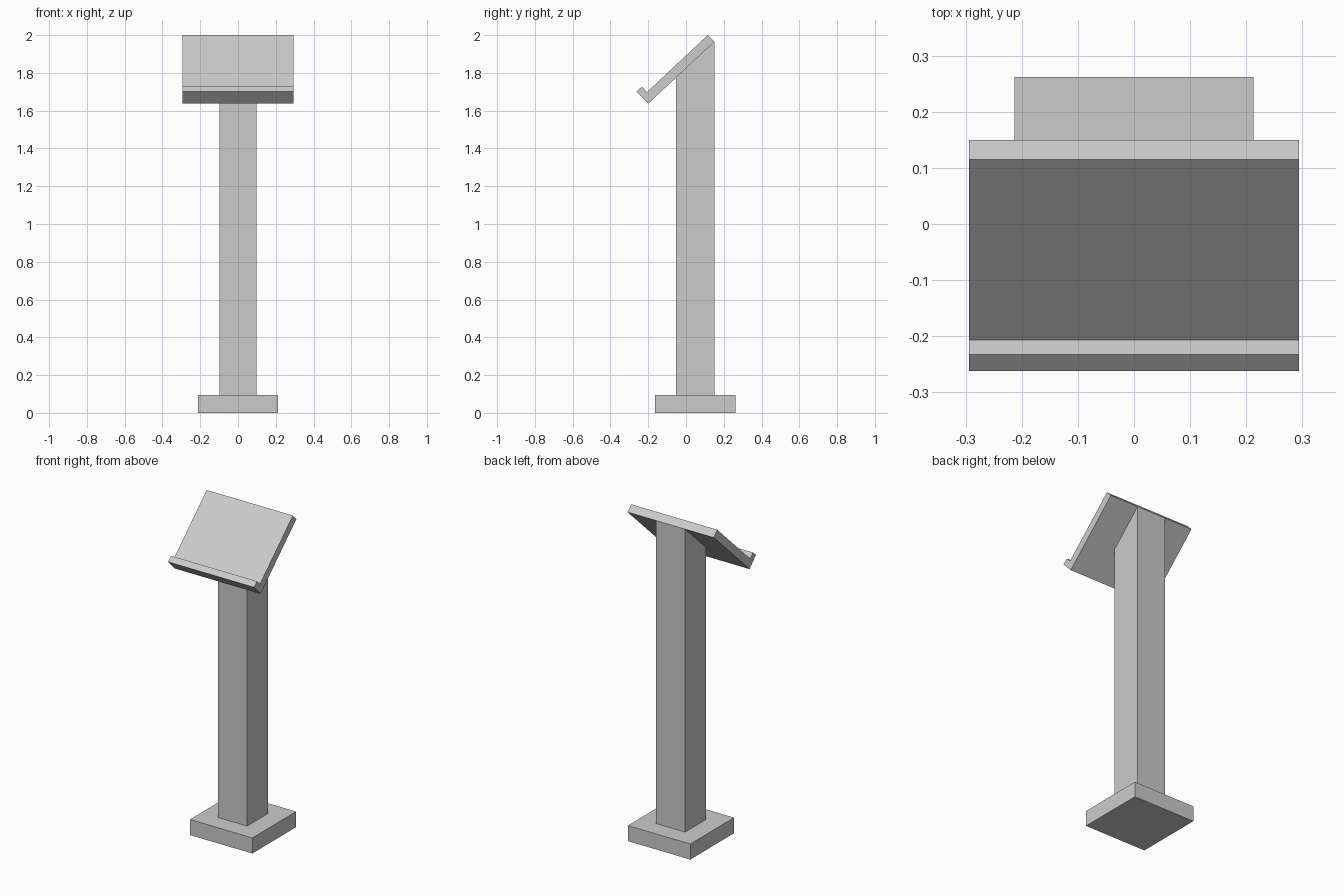
import bpy
import bmesh

if "Cube" in bpy.data.objects:
    bpy.data.objects.remove(bpy.data.objects["Cube"])


def extrude_profile(name, profile, half_width):
    """Extrude a closed (y, z) side profile symmetrically along x."""
    bm = bmesh.new()
    face = bm.faces.new([bm.verts.new((-half_width, y, z)) for y, z in profile])
    ext = bmesh.ops.extrude_face_region(bm, geom=[face])
    verts = [g for g in ext["geom"] if isinstance(g, bmesh.types.BMVert)]
    bmesh.ops.translate(bm, verts=verts, vec=(2 * half_width, 0, 0))
    bmesh.ops.recalc_face_normals(bm, faces=bm.faces)
    mesh = bpy.data.meshes.new(name)
    bm.to_mesh(mesh)
    bm.free()
    obj = bpy.data.objects.new(name, mesh)
    bpy.context.collection.objects.link(obj)
    return obj


# Sloped underside of the desk, shared with the top of the column
LOW, HIGH = (-0.2, 1.637), (0.15, 1.965)


def underside(y):
    return LOW[1] + (y - LOW[0]) * (HIGH[1] - LOW[1]) / (HIGH[0] - LOW[0])


# Square foot plate
extrude_profile("base", [(-0.164, 0), (0.262, 0), (0.262, 0.096), (-0.164, 0.096)], 0.213)

# Column, cut at the slope of the desk
FRONT, BACK = -0.052, 0.15
extrude_profile("column", [(FRONT, 0.096), (BACK, 0.096),
                           (BACK, underside(BACK)), (FRONT, underside(FRONT))], 0.099)

# Sloped reading desk with a ledge along its lower edge
extrude_profile("reading_desk", [LOW, HIGH, (0.115, 2.0), (-0.207, 1.698),
                                 (-0.233, 1.727), (-0.262, 1.701)], 0.294)
